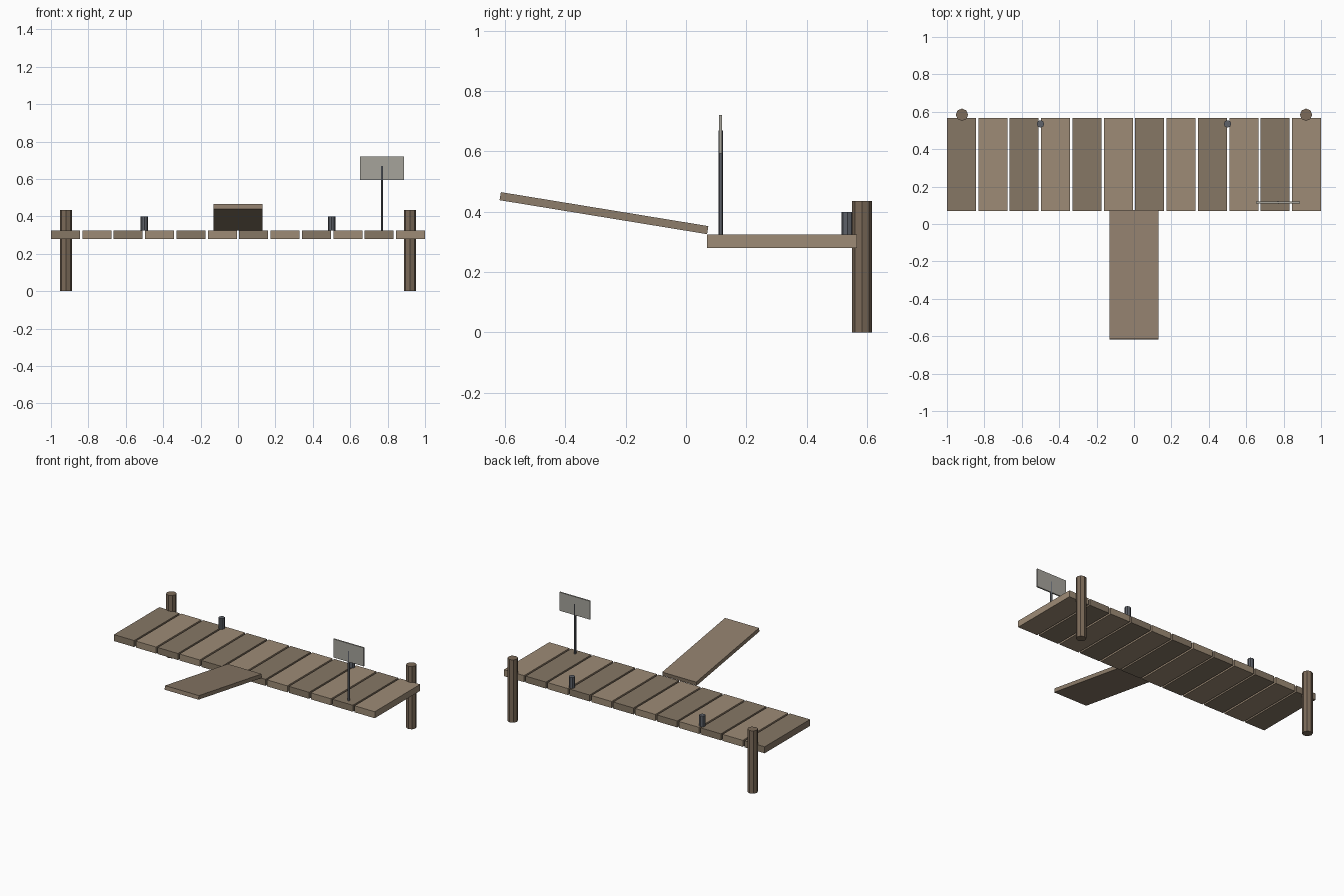
import bpy, math

if "Cube" in bpy.data.objects:
    bpy.data.objects.remove(bpy.data.objects["Cube"])


def material(name, rgb):
    m = bpy.data.materials.new(name)
    m.diffuse_color = (*rgb, 1)
    m.use_nodes = True
    m.node_tree.nodes["Principled BSDF"].inputs["Base Color"].default_value = m.diffuse_color
    return m


LIGHT = material("light_wood", (0.34, 0.26, 0.18))
DARK = material("dark_wood", (0.24, 0.185, 0.13))
RAMP = material("ramp_wood", (0.27, 0.205, 0.145))
POST = material("post_wood", (0.20, 0.145, 0.10))
METAL = material("dark_metal", (0.11, 0.12, 0.14))
PANEL = material("sign_grey", (0.38, 0.37, 0.33))


def box(name, center, size, mat, tilt=0.0):
    bpy.ops.mesh.primitive_cube_add(size=1, location=center)
    ob = bpy.context.object
    ob.name = name
    ob.scale = size
    bpy.ops.object.transform_apply(location=False, rotation=False, scale=True)
    ob.rotation_euler.x = tilt
    ob.data.materials.append(mat)
    return ob


def cylinder(name, x, y, z0, z1, radius, mat, sides=8):
    bpy.ops.mesh.primitive_cylinder_add(vertices=sides, radius=radius, depth=z1 - z0,
                                        location=(x, y, (z0 + z1) / 2))
    ob = bpy.context.object
    ob.name = name
    ob.data.materials.append(mat)
    return ob


# Deck planks, alternating tones
COUNT, WIDTH = 12, 0.155
pitch = (2 - WIDTH) / (COUNT - 1)
for i in range(COUNT):
    box(f"deck_plank_{i + 1}", (-1 + WIDTH / 2 + i * pitch, 0.318, 0.3025),
        (WIDTH, 0.497, 0.045), LIGHT if i % 2 else DARK)

# Rear support posts and mooring bollards
for side, s in (("left", -1), ("right", 1)):
    cylinder(f"{side}_post", s * 0.92, 0.584, 0, 0.435, 0.033, POST)
    cylinder(f"{side}_bollard", s * 0.5, 0.535, 0.325, 0.4, 0.02, METAL)

# Boarding ramp rising toward the front
box("boarding_ramp", (0, -0.272, 0.3955), (0.26, 0.697, 0.027), RAMP, -math.radians(9.3))

# Sign
cylinder("sign_pole", 0.77, 0.115, 0.325, 0.67, 0.0075, METAL, 6)
box("sign_panel", (0.77, 0.115, 0.6575), (0.233, 0.01, 0.128), PANEL)
